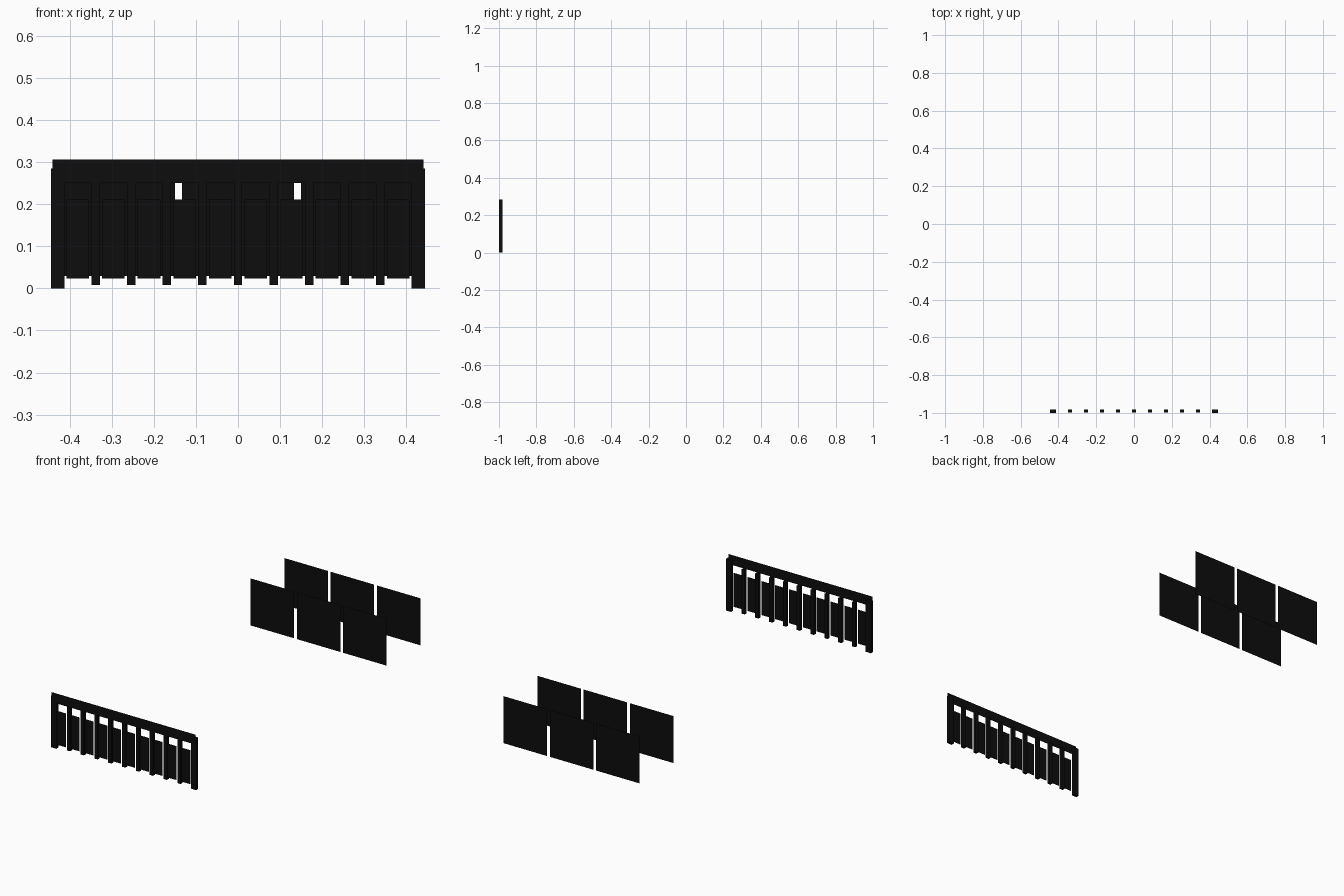
import bpy
import bmesh
from mathutils import Matrix, Vector

cube = bpy.data.objects.get("Cube")
if cube:
    bpy.data.objects.remove(cube, do_unlink=True)

black = bpy.data.materials.new("near_black")
black.use_nodes = True
colour = (0.004, 0.004, 0.004, 1)
black.diffuse_color = colour
black.node_tree.nodes["Principled BSDF"].inputs["Base Color"].default_value = colour


def finish(name, bm):
    mesh = bpy.data.meshes.new(name)
    bm.to_mesh(mesh)
    bm.free()
    mesh.materials.append(black)
    obj = bpy.data.objects.new(name, mesh)
    bpy.context.collection.objects.link(obj)
    return obj


def box(name, x, width, y0, y1, z0, z1):
    """Solid upright bar centred on x."""
    bm = bmesh.new()
    bmesh.ops.create_cube(bm, size=1)
    bmesh.ops.scale(bm, vec=(width, y1 - y0, z1 - z0), verts=bm.verts)
    bmesh.ops.translate(bm, vec=(x, (y0 + y1) / 2, (z0 + z1) / 2), verts=bm.verts)
    return finish(name, bm)


def sheet(name, x, width, y, z0, z1):
    """Flat upright rectangle facing the front."""
    bm = bmesh.new()
    bmesh.ops.create_grid(bm, x_segments=1, y_segments=1, size=0.5)
    bmesh.ops.scale(bm, vec=(width, z1 - z0, 1), verts=bm.verts)
    bmesh.ops.rotate(bm, cent=Vector(), matrix=Matrix.Rotation(1.5707963, 3, 'X'), verts=bm.verts)
    bmesh.ops.translate(bm, vec=(x, y, (z0 + z1) / 2), verts=bm.verts)
    return finish(name, bm)


FRONT, BACK = -1.0, -0.982
PITCH = 0.0846

# Top rail and end posts
sheet("top_rail", 0, 0.882, FRONT, 0.251, 0.306)
for side, x in (("right", -0.428), ("left", 0.428)):
    box(side + "_end_post", x, 0.032, FRONT, BACK, 0, 0.285)

# Narrow pickets
for i in range(9):
    box(f"picket_{i + 1}", (i - 4) * PITCH, 0.02, FRONT + 0.001, BACK, 0.008, 0.253)

# Wide slats between the pickets
for i in range(10):
    sheet(f"slat_{i + 1}", (i - 4.5) * PITCH, 0.0535, FRONT + 0.001, 0.023, 0.211)

# Two rows of free-standing square panels
for row, y in (("near", 0.705), ("far", 1.0)):
    for i in range(3):
        sheet(f"{row}_panel_{i + 1}", (i - 1) * 0.283, 0.266, y, 0.03, 0.29)
